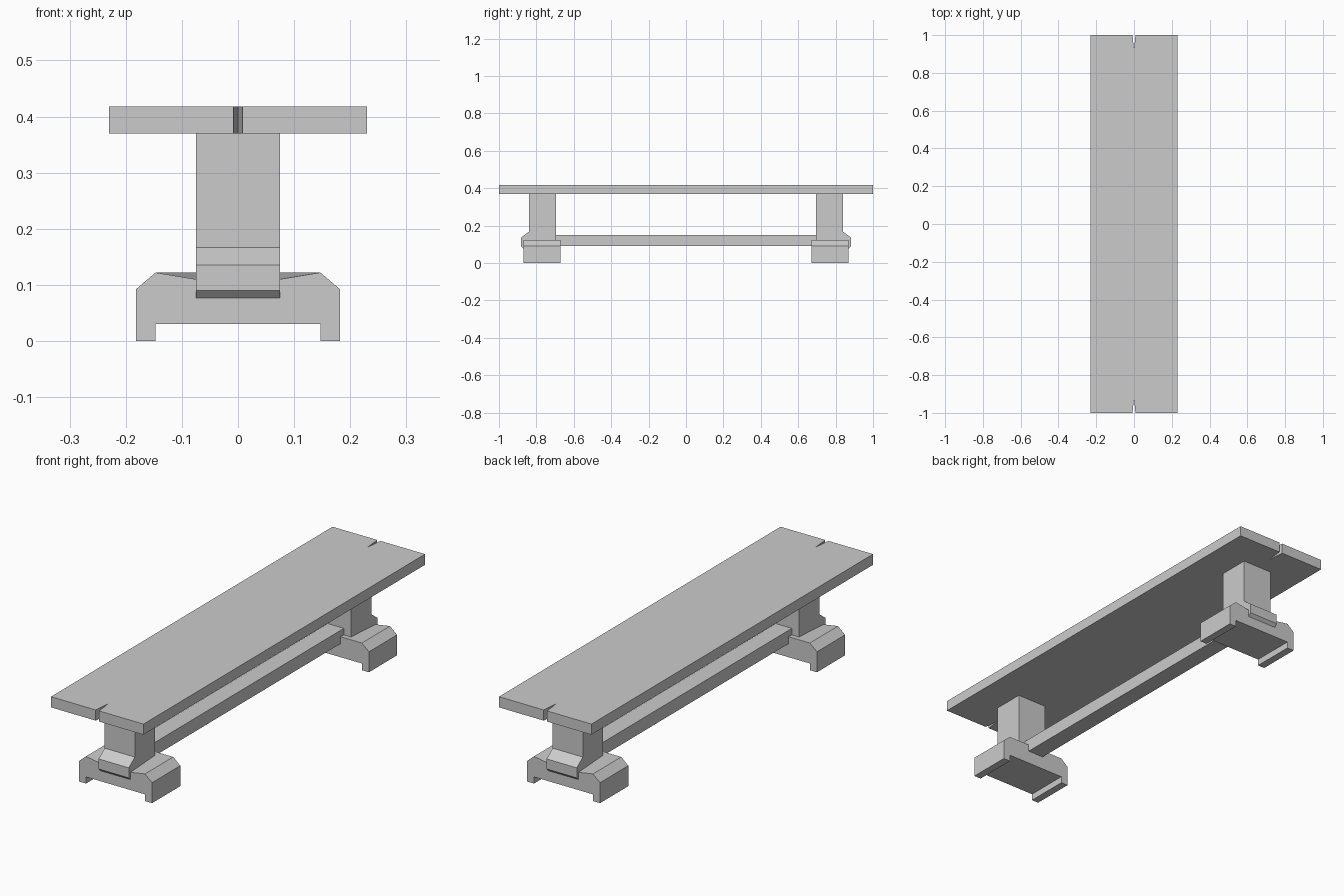
import bpy, bmesh

if "Cube" in bpy.data.objects:
    bpy.data.objects.remove(bpy.data.objects["Cube"])


def loft(name, loop_a, loop_b):
    """Solid between two matching closed loops of points."""
    bm = bmesh.new()
    a = [bm.verts.new(p) for p in loop_a]
    b = [bm.verts.new(p) for p in loop_b]
    n = len(a)
    bm.faces.new(a)
    bm.faces.new(b[::-1])
    for i in range(n):
        bm.faces.new((a[i], b[i], b[(i + 1) % n], a[(i + 1) % n]))
    bmesh.ops.recalc_face_normals(bm, faces=bm.faces)
    me = bpy.data.meshes.new(name)
    bm.to_mesh(me)
    bm.free()
    ob = bpy.data.objects.new(name, me)
    bpy.context.collection.objects.link(ob)
    return ob


# Seat plank with a narrow split at each end
half = [(0.23, -1), (0.23, 1), (0.008, 1), (0, 0.92)]
plan = half + [(-x, y) for x, y in half[2::-1]] + [(-0.008, -1), (0, -0.92), (0.008, -1)]
loft("seat", [(x, y, 0.37) for x, y in plan], [(x, y, 0.418) for x, y in plan])

# Stretcher beam
beam = [(-0.04, 0.09), (0.04, 0.09), (0.04, 0.15), (-0.04, 0.15)]
loft("stretcher", [(x, -0.70, z) for x, z in beam], [(x, 0.70, z) for x, z in beam])

# Post side profile with flared base, and foot front profile (right half)
post = [(0.695, 0.072), (0.695, 0.37), (0.84, 0.37), (0.84, 0.167),
        (0.883, 0.135), (0.883, 0.09), (0.865, 0.072)]
foot = [(0.147, 0.03), (0.147, 0), (0.182, 0), (0.182, 0.092), (0.147, 0.122), (0.075, 0.122)]
foot += [(-x, z) for x, z in foot[::-1]]

for side, s in (("front", -1), ("back", 1)):
    loft(side + "_post", [(-0.075, s * y, z) for y, z in post],
         [(0.075, s * y, z) for y, z in post])
    # Outer top edge dips beside the post
    outer = [(x, s * 0.87, 0.11 if abs(x) < 0.1 else z) for x, z in foot]
    loft(side + "_foot", outer, [(x, s * 0.67, z) for x, z in foot])
